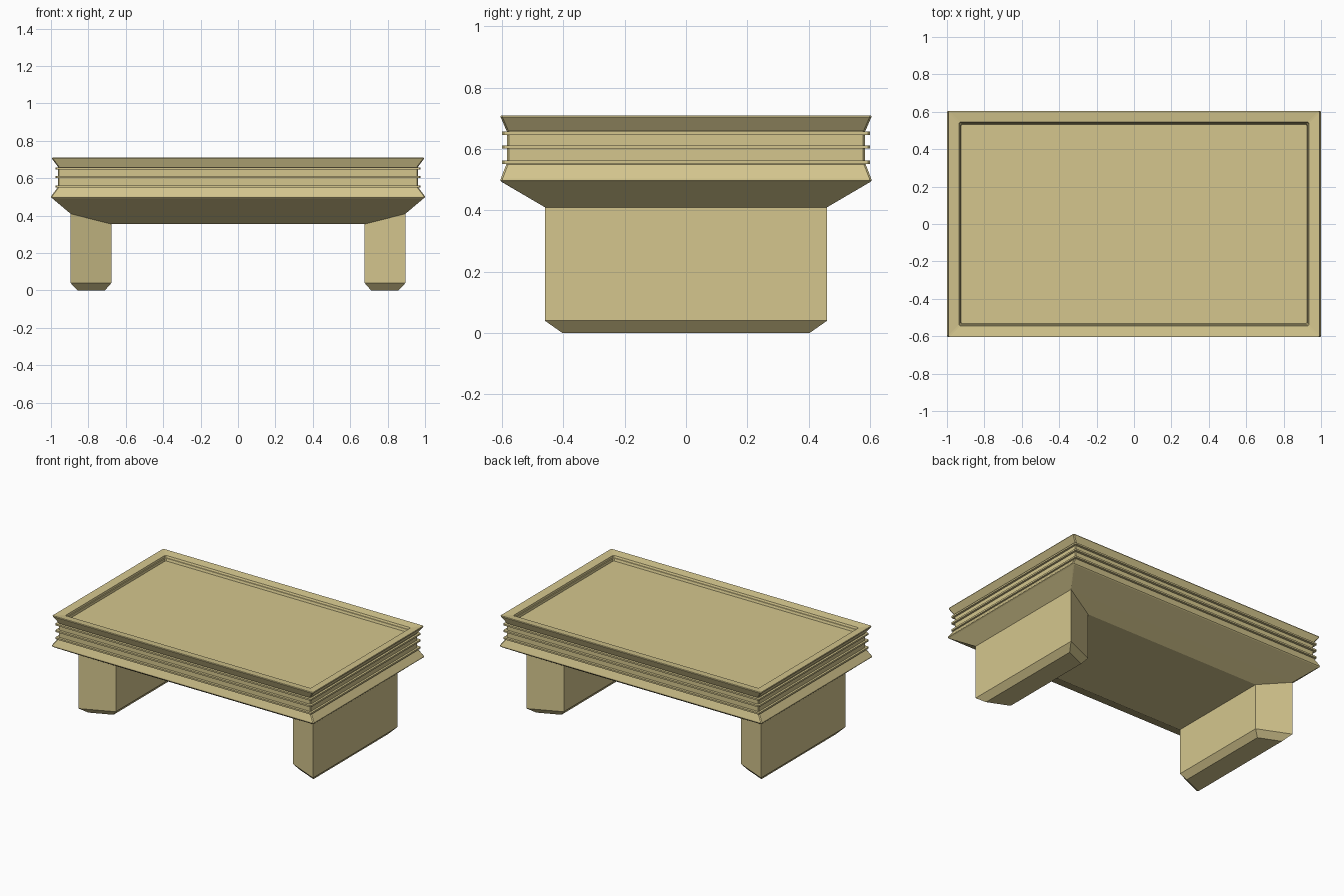
import bpy, bmesh

if "Cube" in bpy.data.objects:
    bpy.data.objects.remove(bpy.data.objects["Cube"])

stone = bpy.data.materials.new("pale sandstone")
stone.diffuse_color = (0.66, 0.565, 0.27, 1)
stone.use_nodes = True
stone.node_tree.nodes["Principled BSDF"].inputs["Base Color"].default_value = stone.diffuse_color


def loft(name, rings):
    """Join stacked closed rings of points and cap both ends."""
    bm = bmesh.new()
    loops = [[bm.verts.new(p) for p in ring] for ring in rings]
    n = len(loops[0])
    for a, b in zip(loops, loops[1:]):
        for i in range(n):
            j = (i + 1) % n
            bm.faces.new((a[i], a[j], b[j], b[i]))
    bm.faces.new(loops[0][::-1])
    bm.faces.new(loops[-1])
    bmesh.ops.recalc_face_normals(bm, faces=bm.faces)
    mesh = bpy.data.meshes.new(name)
    bm.to_mesh(mesh)
    bm.free()
    mesh.materials.append(stone)
    obj = bpy.data.objects.new(name, mesh)
    bpy.context.collection.objects.link(obj)
    return obj


def rect(x, y, z, c=0.006):
    """Rectangle with tiny cut corners, half sizes x and y."""
    return [(x, -y + c, z), (x, y - c, z), (x - c, y, z), (-x + c, y, z),
            (-x, y - c, z), (-x, -y + c, z), (-x + c, -y, z), (x - c, -y, z)]


# Table top: sloping underside, flared base moulding
profile = [(0.68, 0.365, 0.355, 0.001), (0.895, 0.46, 0.41, 0.001),
           (0.992, 0.60, 0.492), (1.0, 0.605, 0.497), (0.999, 0.604, 0.504),
           (0.965, 0.586, 0.55)]
# three thin ribs around the edge
for z in (0.551, 0.601, 0.646):
    profile += [(0.962, 0.583, z), (0.976, 0.60, z),
                (0.976, 0.60, z + 0.011), (0.962, 0.583, z + 0.011)]
# flared rim and shallow recessed panel
profile += [(0.962, 0.586, 0.661), (0.995, 0.605, 0.705), (0.993, 0.603, 0.71),
            (0.936, 0.545, 0.703), (0.933, 0.54, 0.69), (0.928, 0.537, 0.688),
            (0.925, 0.532, 0.672)]
loft("table_top", [rect(*p) for p in profile])


# Legs: wedge-shaped slabs, narrower toward the middle, chamfered at the foot
def leg_ring(s, xi, yi, zi, xo, yo, zo):
    return [(s * xi, -yi, zi), (s * xo, -yo, zo), (s * xo, yo, zo), (s * xi, yi, zi)]


for s, name in ((-1, "left_leg"), (1, "right_leg")):
    loft(name, [leg_ring(s, 0.712, 0.34, 0, 0.858, 0.403, 0),
                leg_ring(s, 0.677, 0.365, 0.04, 0.895, 0.46, 0.04),
                leg_ring(s, 0.677, 0.365, 0.356, 0.895, 0.46, 0.411)])
